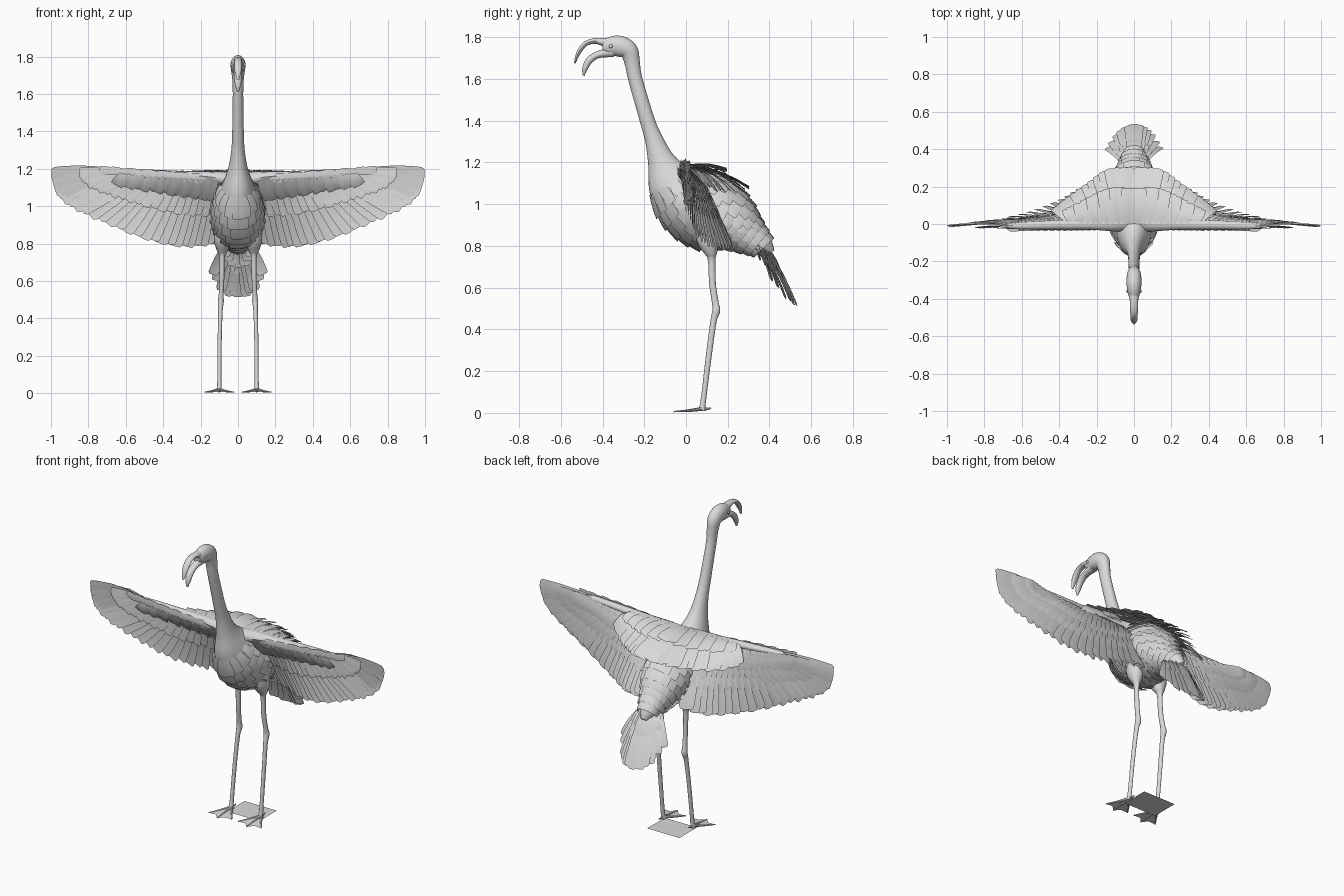
import bpy, bmesh, math
from mathutils import Vector

cube = bpy.data.objects.get("Cube")
if cube:
    bpy.data.objects.remove(cube, do_unlink=True)

GREY = bpy.data.materials.new("plain_grey")
GREY.use_nodes = True
GREY.diffuse_color = (0.7, 0.7, 0.7, 1)
GREY.node_tree.nodes["Principled BSDF"].inputs["Base Color"].default_value = (0.7, 0.7, 0.7, 1)


def finish(name, bm, mirror=False, normals=True):
    if normals:
        bmesh.ops.recalc_face_normals(bm, faces=bm.faces)
    mesh = bpy.data.meshes.new(name)
    bm.to_mesh(mesh)
    bm.free()
    mesh.materials.append(GREY)
    ob = bpy.data.objects.new(name, mesh)
    bpy.context.collection.objects.link(ob)
    bpy.ops.object.select_all(action='DESELECT')
    ob.select_set(True)
    bpy.context.view_layer.objects.active = ob
    bpy.ops.object.shade_smooth_by_angle(angle=math.radians(40))
    if mirror:
        ob.modifiers.new("Mirror", 'MIRROR')


def sample(pts, t):
    """Smooth curve through points of any dimension, t from 0 to 1."""
    f = min(max(t, 0), 1) * (len(pts) - 1)
    i = min(int(f), len(pts) - 2)
    f -= i
    a, b, c, d = (Vector(pts[min(max(k, 0), len(pts) - 1)]) for k in range(i - 1, i + 3))
    return b + f * 0.5 * ((c - a) + f * ((2 * a - 5 * b + 4 * c - d) + f * (3 * b - a - 3 * c + d)))


def surface(pts, t, angle, hint):
    """Point and outward direction on a tube; pts hold x, y, z, width, height."""
    p = sample(pts, t)
    tangent = (sample(pts, t + 0.01) - sample(pts, t - 0.01)).to_3d().normalized()
    up = hint.cross(tangent).normalized()
    side = tangent.cross(up)
    out = side * math.cos(angle) * p[3] + up * math.sin(angle) * p[4]
    return p.to_3d() + out, out.normalized()


def tube(bm, pts, steps, sides=16, hint=Vector((1, 0, 0))):
    rings = [[bm.verts.new(surface(pts, i / steps, math.tau * k / sides, hint)[0])
              for k in range(sides)] for i in range(steps + 1)]
    for r, s in zip(rings, rings[1:]):
        for k in range(sides):
            bm.faces.new((r[k], r[k - 1], s[k - 1], s[k]))
    bm.faces.new(rings[0])
    bm.faces.new(rings[-1])


def feather(bm, base, tip, width, facing, tilt=0.1, bend=0.0):
    """A thin vane with a raised middle and a blunt tip."""
    axis = tip - base
    side = axis.normalized().cross(facing).normalized()
    normal = side.cross(axis).normalized()
    side = (side + normal * tilt) * width / 2
    rows = []
    for t, w in ((0, .5), (.25, .8), (.55, 1), (.82, 1), (.96, .95), (1, .7)):
        mid = base + axis * t + normal * bend * math.sin(math.pi * t)
        rows.append([bm.verts.new(mid - side * w),
                     bm.verts.new(mid + normal * width * 0.06 + axis * (.01 if t == 1 else 0)),
                     bm.verts.new(mid + side * w)])
    for r, s in zip(rows, rows[1:]):
        for k in range(2):
            bm.faces.new((r[k], r[k + 1], s[k + 1], s[k]))


def feather_row(name, bases, tips, count, width, facing, tilt=0.1, bend=0.0, mirror=True):
    bm = bmesh.new()
    for i in range(count):
        t = i / (count - 1)
        tip = sample(tips, t) + Vector((0, 0, 0.008 * (i % 2)))
        feather(bm, sample(bases, t), tip, width, Vector(facing), tilt, bend)
    finish(name, bm, mirror, normals=False)


# Head, neck and body as one continuous form
X = Vector((1, 0, 0))
BODY = [(0, *p) for p in (
    (-.40, 1.755, .022, .03), (-.37, 1.757, .033, .043), (-.32, 1.757, .04, .05),
    (-.275, 1.735, .038, .045), (-.258, 1.68, .031, .037), (-.243, 1.6, .028, .034),
    (-.185, 1.4, .031, .036), (-.15, 1.3, .036, .045), (-.115, 1.2, .053, .07),
    (-.065, 1.1, .088, .125), (.015, 1.02, .115, .17), (.12, .96, .125, .18),
    (.215, .915, .108, .142), (.295, .855, .078, .09), (.365, .8, .05, .055), (.4, .76, .02, .03))]
bm = bmesh.new()
tube(bm, BODY, 75, 24)
finish("body_neck_and_head", bm)

# Overlapping small feathers covering the body
bm = bmesh.new()
for row in range(12):
    t = (8.9 + row * 0.42) / 15
    for k in range(16):
        angle = math.tau * (k + 0.5 * (row % 2)) / 16
        base, out = surface(BODY, t, angle, X)
        tip, out2 = surface(BODY, t + 0.045, angle, X)
        width = sample(BODY, t)[4] * 0.5
        feather(bm, base, tip + out2 * 0.015, width, out, 0.06, 0.003)
finish("body_feathers", bm, normals=False)

# Beak: two downward hooks
bm = bmesh.new()
tube(bm, [(0, *p) for p in ((-.37, 1.77, .026, .026), (-.43, 1.782, .021, .014), (-.48, 1.769, .02, .012),
                            (-.515, 1.725, .018, .01), (-.533, 1.675, .006, .004))], 20, 12)
finish("upper_beak", bm)
bm = bmesh.new()
tube(bm, [(0, *p) for p in ((-.35, 1.73, .027, .026), (-.42, 1.717, .022, .017), (-.462, 1.69, .02, .017),
                            (-.484, 1.65, .016, .013), (-.49, 1.615, .005, .004))], 20, 12)
finish("lower_beak", bm)

# Eyes
bm = bmesh.new()
bmesh.ops.create_uvsphere(bm, u_segments=12, v_segments=8, radius=0.01)
bmesh.ops.translate(bm, verts=bm.verts, vec=(.031, -.36, 1.757))
finish("eye", bm, True)

# Legs with thigh and knee joint
bm = bmesh.new()
tube(bm, [(.075, .1, .92, .05, .07), (.082, .11, .82, .047, .055), (.084, .12, .765, .03, .03),
          (.085, .123, .73, .015, .018),
          (.086, .127, .62, .013, .016), (.09, .14, .53, .013, .016), (.092, .145, .49, .016, .019),
          (.094, .132, .44, .012, .015), (.098, .11, .28, .011, .014), (.1, .083, .06, .011, .013),
          (.1, .075, .012, .016, .018)], 50, 12)
finish("leg", bm, True)

# Webbed feet
ankle = Vector((.1, .08, .02))
toes = [Vector(p) for p in ((.022, -.03, .006), (.1, -.06, .006), (.178, -.03, .006))]
bm = bmesh.new()
for tip in toes + [Vector((.1, .12, .022))]:
    mid = ankle.lerp(tip, .5) - Vector((0, 0, .002))
    tube(bm, [(*ankle, .01, .01), (*mid, .006, .006), (*tip, .003, .003)], 6, 8,
         Vector((0, 0, 1)))
finish("toes", bm, True)
bm = bmesh.new()
top = bm.verts.new(ankle)
verts = [bm.verts.new(p) for p in (toes[0], (toes[0] + toes[1]) / 2 + Vector((.006, .018, 0)), toes[1],
                                   (toes[1] + toes[2]) / 2 + Vector((-.006, .018, 0)), toes[2])]
for a, b in zip(verts, verts[1:]):
    bm.faces.new((top, a, b))
finish("foot_web", bm, True)

# Flat ground plate behind the feet
bm = bmesh.new()
bm.faces.new([bm.verts.new(p) for p in ((-.11, .05, 0), (.11, .05, 0), (.11, .22, 0), (-.11, .22, 0))])
finish("ground_plate", bm, normals=False)

# Wing arm along the leading edge
bm = bmesh.new()
tube(bm, [(0, .03, 1.12, .07, .06), (.1, .01, 1.15, .05, .036), (.25, 0, 1.165, .03, .022),
          (.45, -.005, 1.175, .024, .02), (.62, -.01, 1.185, .018, .014), (.72, -.01, 1.19, .006, .006)],
     24, 12, Vector((0, 1, 0)))
finish("wing_arm", bm, True)

# Wing feather layers, from the longest outwards
ARM = [(.11, .03, 1.14), (.3, .01, 1.165), (.5, -.005, 1.175), (.67, -.01, 1.18)]
LONG = [(.14, .22, .8), (.26, .19, .785), (.38, .125, .795), (.54, .065, .84), (.71, .025, .915),
        (.87, -.005, .995), (.965, -.015, 1.07), (.995, -.01, 1.16)]


def layer(reach, push):
    """Tips part of the way out to the long feather tips, pushed along y."""
    return [sample(ARM, i / 7).lerp(Vector(p), reach) + Vector((0, push, 0)) for i, p in enumerate(LONG)]


BACK, FRONT = (0, 1, .2), (0, -1, -.2)
feather_row("flight_feathers", ARM, LONG, 26, .085, BACK, .15, .012)
feather_row("long_coverts", ARM, layer(.68, .012), 26, .06, BACK, .15, .018)
feather_row("middle_coverts", ARM, layer(.45, .02), 28, .05, BACK, .15, .02)
feather_row("short_coverts", ARM, layer(.25, .02), 30, .045, BACK, .2, .012)
feather_row("under_coverts", ARM, layer(.55, -.008), 22, .06, FRONT, .15, -.005)

# Hollow lining under the arm, sloping back from the front edge
feather_row("under_wing_lining", [(.12, -.03, 1.14), (.35, -.035, 1.155), (.62, -.035, 1.175)],
            [(.15, .06, 1.03), (.38, .03, 1.06), (.66, -.02, 1.11)], 18, .05, (0, -.7, -.7), .15, .006)
feather_row("leading_edge_feathers", [(.15, -.03, 1.155), (.4, -.03, 1.17), (.65, -.025, 1.185)],
            [(.24, -.025, 1.145), (.49, -.03, 1.17), (.74, -.02, 1.19)], 14, .04, FRONT, .15)

# Shoulder feathers sweeping back over the body
SHOULDER = [(.0, .0, 1.18), (.1, .0, 1.185), (.22, .0, 1.185), (.33, .0, 1.18)]
UP = (0, .3, 1)
feather_row("shoulder_feathers_long", SHOULDER, [(.03, .3, 1.075), (.14, .29, 1.075), (.24, .22, 1.06),
            (.34, .15, 1.06), (.42, .09, 1.09)], 14, .065, UP, .12, .025)
feather_row("shoulder_feathers_short", SHOULDER, [(.02, .19, 1.165), (.13, .19, 1.155), (.24, .14, 1.145),
            (.36, .08, 1.145)], 12, .06, UP, .12, .016)

# Tail fan
TAIL_BASE = [(-.05, .33, .81), (0, .36, .83), (.05, .33, .81)]
for name, reach, count, width, shift in (("tail_feathers", 1, 13, .06, 0), ("tail_coverts", .6, 9, .05, .005),
                                         ("under_tail_coverts", .5, 9, .05, -.03)):
    bases = [Vector(p) + Vector((0, shift, 0)) for p in TAIL_BASE]
    tips = []
    for i in range(7):
        s = i / 3 - 1
        end = Vector((.135 * s, .53 - .12 * s * s, .515 + .12 * abs(s) ** 3))
        tips.append(Vector(TAIL_BASE[1]).lerp(end, reach) + Vector((0, shift, 0)))
    feather_row(name, bases, tips, count, width, (0, .8, .5), .15, .012, mirror=False)
